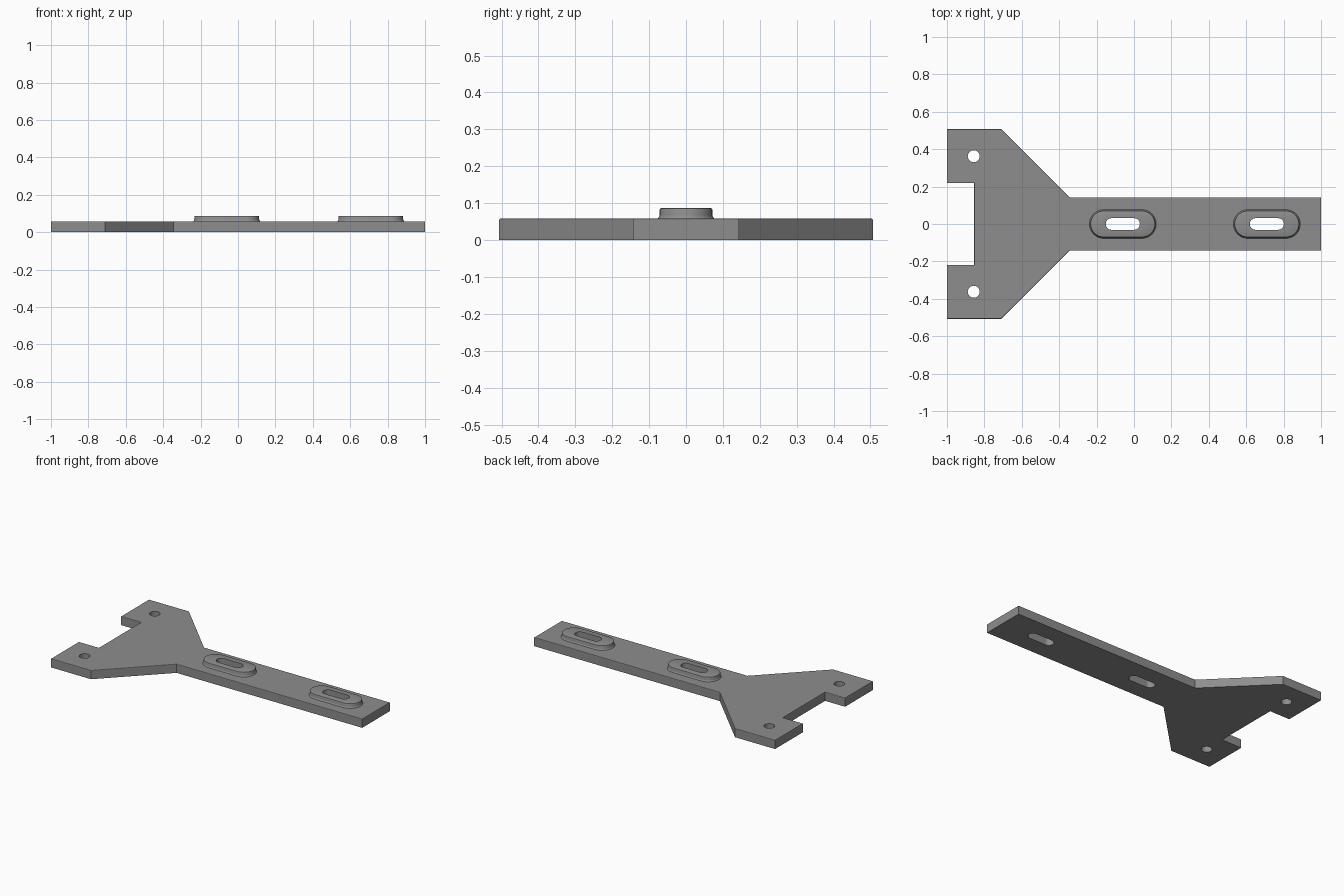
import bpy, bmesh, math

if "Cube" in bpy.data.objects:
    bpy.data.objects.remove(bpy.data.objects["Cube"])

THICK, TOP = 0.058, 0.087
SLOT_X = (-0.06, 0.71)

grey = bpy.data.materials.new("grey")
grey.diffuse_color = (0.27, 0.27, 0.27, 1)
grey.use_nodes = True
grey.node_tree.nodes["Principled BSDF"].inputs["Base Color"].default_value = grey.diffuse_color


def stadium(cx, cy, half, r, n=16):
    """Rounded slot outline along x; half = 0 gives a circle."""
    pts = []
    for side, start in ((1, -math.pi / 2), (-1, math.pi / 2)):
        for i in range(n + 1):
            if half == 0 and i == n:
                continue
            a = start + math.pi * i / n
            pts.append((cx + side * half + r * math.cos(a), cy + r * math.sin(a)))
    return pts


def loft(name, rings, closed=False):
    """Skin a list of (outline, z); closed joins last ring to first instead of capping."""
    bm = bmesh.new()
    loops = [[bm.verts.new((x, y, z)) for x, y in pts] for pts, z in rings]
    pairs = list(zip(loops, loops[1:])) + ([(loops[-1], loops[0])] if closed else [])
    for a, b in pairs:
        for i in range(len(a)):
            j = (i + 1) % len(a)
            bm.faces.new((a[i], a[j], b[j], b[i]))
    if not closed:
        bm.faces.new(loops[0][::-1])
        bm.faces.new(loops[-1])
    bmesh.ops.recalc_face_normals(bm, faces=bm.faces)
    me = bpy.data.meshes.new(name)
    bm.to_mesh(me)
    bm.free()
    me.materials.append(grey)
    ob = bpy.data.objects.new(name, me)
    bpy.context.collection.objects.link(ob)
    return ob


def smooth(ob):
    bpy.ops.object.select_all(action='DESELECT')
    ob.select_set(True)
    bpy.context.view_layer.objects.active = ob
    bpy.ops.object.shade_smooth_by_angle(angle=math.radians(30))


# Y-shaped plate: half outline mirrored across y = 0
half = [(1, 0.143), (-0.345, 0.143), (-0.71, 0.507), (-1, 0.507), (-1, 0.218), (-0.855, 0.218)]
outline = half + [(x, -y) for x, y in reversed(half)]
plate = loft("plate", [(outline, 0), (outline, THICK)])

# softened top rim
bm = bmesh.new()
bm.from_mesh(plate.data)
rim = [e for e in bm.edges if all(v.co.z > THICK - 1e-4 for v in e.verts)]
bmesh.ops.bevel(bm, geom=rim, offset=0.004, segments=2, profile=0.5, affect='EDGES')
bm.to_mesh(plate.data)
bm.free()

# screw holes and slots cut through the plate
cuts = [stadium(-0.857, s * 0.362, 0, 0.032) for s in (-1, 1)]
cuts += [stadium(x, 0, 0.06, 0.031) for x in SLOT_X]
for i, pts in enumerate(cuts):
    cutter = loft(f"hole_cutter_{i}", [(pts, -0.1), (pts, 0.2)])
    cutter.hide_render = True
    cutter.hide_set(True)
    mod = plate.modifiers.new(f"hole_{i}", 'BOOLEAN')
    mod.operation = 'DIFFERENCE'
    mod.solver = 'EXACT'
    mod.object = cutter

# raised slotted bosses with a small fillet at the foot and a softened top edge
profile = [(0.078, THICK - 0.001), (0.075, 0.060), (0.0725, 0.064), (0.0715, 0.068),
           (0.0715, TOP - 0.005), (0.070, TOP - 0.0015), (0.0665, TOP),
           (0.031, TOP), (0.031, THICK - 0.001)]
for i, x in enumerate(SLOT_X):
    rings = [(stadium(x, 0, 0.102 if r > 0.05 else 0.06, r), z) for r, z in profile]
    smooth(loft(f"slot_boss_{i}", rings, closed=True))
